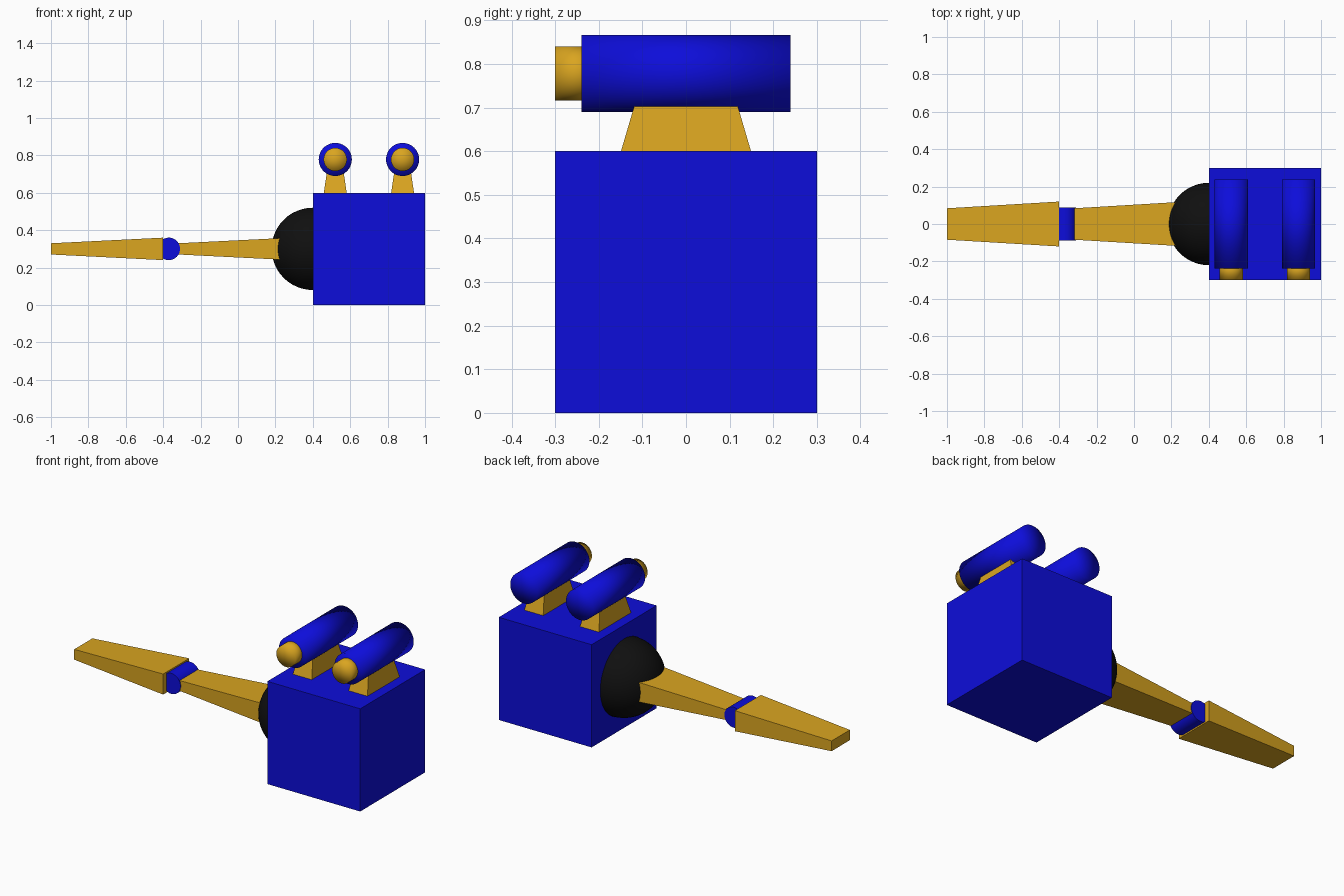
import bpy, bmesh, math
from mathutils import Matrix, Vector

if "Cube" in bpy.data.objects:
    bpy.data.objects.remove(bpy.data.objects["Cube"])


def material(name, rgb):
    m = bpy.data.materials.new(name)
    m.diffuse_color = (*rgb, 1)
    m.use_nodes = True
    m.node_tree.nodes["Principled BSDF"].inputs["Base Color"].default_value = m.diffuse_color
    return m


BLUE = material("blue", (0.004, 0.004, 0.70))
GOLD = material("gold", (0.70, 0.376, 0.0144))
BLACK = material("black", (0.005, 0.005, 0.005))


def finish(name, bm, mat, smooth=False):
    bmesh.ops.recalc_face_normals(bm, faces=bm.faces)
    for f in bm.faces:
        f.smooth = smooth
    mesh = bpy.data.meshes.new(name)
    bm.to_mesh(mesh)
    bm.free()
    ob = bpy.data.objects.new(name, mesh)
    bpy.context.collection.objects.link(ob)
    mesh.materials.append(mat)
    return ob


def frustum(name, mat, axis, a, b, center, size_a, size_b):
    """Tapered box along an axis, from coordinate a to b; sizes are half widths."""
    bm = bmesh.new()
    bmesh.ops.create_cube(bm, size=2)
    others = [i for i in range(3) if i != axis]
    for v in bm.verts:
        start = v.co[axis] < 0
        half = size_a if start else size_b
        v.co[axis] = a if start else b
        for k, i in enumerate(others):
            v.co[i] = center[k] + v.co[i] * half[k]
    return finish(name, bm, mat)


def cylinder_y(name, mat, x, z, radius, y0, y1, soft_caps=True):
    """Cylinder along y; soft caps shade smoothly into the sides."""
    bm = bmesh.new()
    bmesh.ops.create_cone(bm, cap_ends=True, cap_tris=True, segments=48,
                          radius1=radius, radius2=radius, depth=y1 - y0,
                          matrix=Matrix.Translation((x, (y0 + y1) / 2, z))
                          @ Matrix.Rotation(math.pi / 2, 4, 'X'))
    ob = finish(name, bm, mat, True)
    if not soft_caps:
        for p in ob.data.polygons:
            p.use_smooth = abs(p.normal.y) < 0.5
    return ob


# Cube body
frustum("body", BLUE, 2, 0, 0.6, (0.7, 0), (0.3, 0.3), (0.3, 0.3))

# Shoulder ball, half sunk into the body
bm = bmesh.new()
bmesh.ops.create_uvsphere(bm, u_segments=48, v_segments=24, radius=0.22,
                          matrix=Matrix.Translation((0.4, 0, 0.3)))
finish("shoulder_ball", bm, BLACK, True)

# Two tapered arm segments and the elbow between them
for name, tip in (("upper_arm", -0.32), ("forearm", -1.0)):
    frustum(name, GOLD, 0, tip, tip + 0.6, (0, 0.3), (0.084, 0.03), (0.12, 0.06))
cylinder_y("elbow", BLUE, -0.37, 0.3, 0.06, -0.088, 0.088, soft_caps=False)

# Pair of roof cannons on tapered stands
for side, x in (("left", 0.52), ("right", 0.88)):
    frustum(side + "_stand", GOLD, 2, 0.6, 0.702, (x, 0), (0.061, 0.149), (0.046, 0.119))
    cylinder_y(side + "_barrel", BLUE, x, 0.778, 0.0885, -0.239, 0.239)
    cylinder_y(side + "_muzzle", GOLD, x, 0.778, 0.062, -0.3, -0.2)
